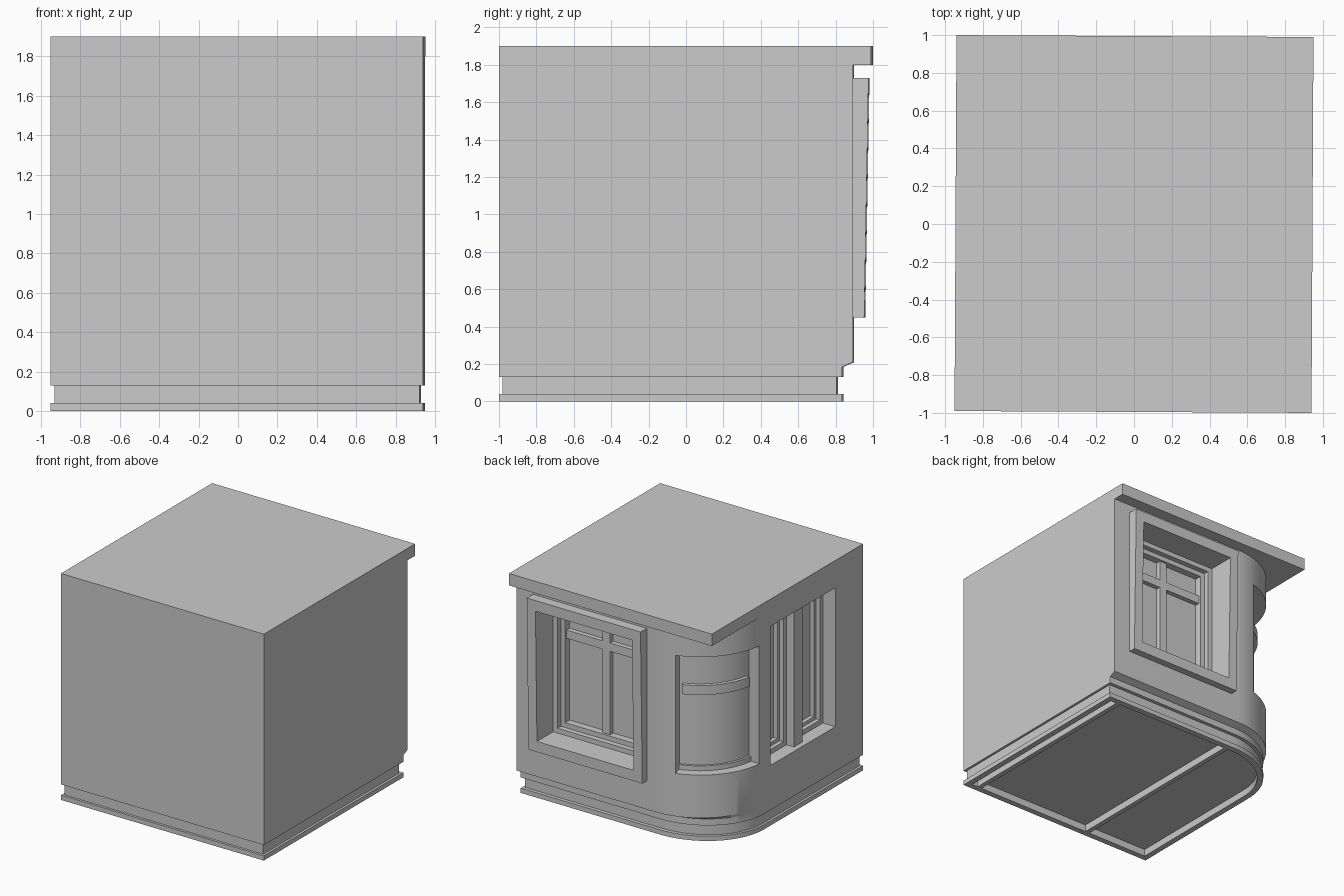
import bpy, bmesh
from math import cos, sin, radians
from mathutils import Matrix

if "Cube" in bpy.data.objects:
    bpy.data.objects.remove(bpy.data.objects["Cube"])

X, Y = 0.945, 0.995          # half width, half depth
R = 0.6                      # corner radius in plan
CX, CY = -X + R, 0.3         # corner centre


def finish(name, bm):
    bmesh.ops.recalc_face_normals(bm, faces=bm.faces[:])
    me = bpy.data.meshes.new(name)
    bm.to_mesh(me)
    bm.free()
    ob = bpy.data.objects.new(name, me)
    bpy.context.collection.objects.link(ob)
    return ob


def loft(name, rings):
    """Closed solid through a stack of equal-length rings of points."""
    bm = bmesh.new()
    loops = [[bm.verts.new(p) for p in r] for r in rings]
    n = len(loops[0])
    for a, b in zip(loops, loops[1:]):
        for i in range(n):
            j = (i + 1) % n
            bm.faces.new((a[i], a[j], b[j], b[i]))
    bm.faces.new(loops[0][::-1])
    bm.faces.new(loops[-1])
    return finish(name, bm)


def box(name, x0, x1, y0, y1, z0, z1):
    return loft(name, [[(x0, y0, z), (x1, y0, z), (x1, y1, z), (x0, y1, z)] for z in (z0, z1)])


def outline(z, inset, back):
    """Plan of the building with one rounded corner."""
    pts = [(X - inset, -Y + inset, z), (X - inset, back, z)]
    for i in range(33):
        a = radians(90 + 90 * i / 32)
        pts.append((CX + (R - inset) * cos(a), CY + (back - CY) * sin(a), z))
    return pts + [(-X + inset, -Y + inset, z)]


def sector(name, r0, r1, a0, a1, z0, z1, n=32):
    angs = [radians(a0 + (a1 - a0) * i / n) for i in range(n + 1)]
    rings = []
    for z in (z0, z1):
        rings.append([(CX + r1 * cos(a), CY + r1 * sin(a), z) for a in angs] +
                     [(CX + r0 * cos(a), CY + r0 * sin(a), z) for a in angs[::-1]])
    return loft(name, rings)


def cut(ob, *cutters):
    for c in cutters:
        c.hide_render = True
        m = ob.modifiers.new("cut", 'BOOLEAN')
        m.operation, m.solver, m.object = 'DIFFERENCE', 'EXACT', c
    dg = bpy.context.evaluated_depsgraph_get()
    me = bpy.data.meshes.new_from_object(ob.evaluated_get(dg))
    ob.modifiers.clear()
    ob.data = me


def back_part(name, u0, u1, d0, d1, z0, z1):
    return box(name, u0, u1, d0, d1, z0, z1)


def side_part(name, u0, u1, d0, d1, z0, z1):
    return box(name, -d1, -d0, u0, u1, z0, z1)


def rect_frame(part, name, u0, u1, z0, z1, w, d0, d1):
    """Four-bar frame just inside the given rectangle."""
    part(name + "_left", u0, u0 + w, d0, d1, z0, z1)
    part(name + "_right", u1 - w, u1, d0, d1, z0, z1)
    part(name + "_bottom", u0 + w, u1 - w, d0, d1, z0, z0 + w)
    part(name + "_top", u0 + w, u1 - w, d0, d1, z1 - w, z1)


# walls with stepped plinth
levels = [(0, 0, .84), (.04, 0, .84), (.04, .02, .81), (.13, .02, .81),
          (.13, 0, .84), (.185, 0, .84), (.21, 0, .897), (1.8, 0, .897)]
walls = loft("walls", [outline(*l) for l in levels])

# roof slab
box("roof_slab", -X, X, -Y, Y, 1.8, 1.9)

# openings
back_cut = box("cutter_back", -.19, .71, .64, 1.2, .54, 1.64)
side_cut = box("cutter_side", -1.2, -.76, -.63, .22, .505, 1.67)
corner_cut = sector("cutter_corner", .5, .8, 107, 173.5, .57, 1.56)
base_cut = loft("cutter_base", [outline(-.1, .05, .79), outline(.06, .05, .79)])
cut(walls, back_cut, side_cut, corner_cut, base_cut)

# projecting surround of the back window, leaning out at the top
surround = box("back_window_surround", -.27, .79, .85, .957, .45, 1.73)
for v in surround.data.vertices:
    if v.co.y > .9 and v.co.z > 1:
        v.co.y = .98
cut(surround, back_cut)

# back window: frame, sash, mullion and transom
rect_frame(back_part, "back_frame", -.19, .71, .54, 1.64, .04, .62, .745)
rect_frame(back_part, "back_sash", -.15, .67, .58, 1.60, .04, .62, .70)
box("back_mullion", .225, .295, .62, .68, .62, 1.56)
for u0, u1 in ((-.11, .225), (.295, .63)):
    box("back_transom", u0, u1, .62, .68, 1.32, 1.39)

# side window: two lights with a heavy post
box("side_post", -.9, -.75, -.26, -.15, .505, 1.67)
for u0, u1 in ((-.63, -.26), (-.15, .22)):
    rect_frame(side_part, "side_frame", u0, u1, .505, 1.67, .04, .75, .83)
    rect_frame(side_part, "side_sash", u0 + .04, u1 - .04, .545, 1.63, .03, .75, .795)

# curved corner window
sector("corner_transom", .49, .53, 110, 170, 1.21, 1.29)
sector("corner_sill", .49, .52, 107, 173.5, .57, .61)

# beams under the floor
for x in (.82, -.3):
    box("floor_beam", x - .02, x + .02, -Y + .05, .79, 0, .08)

for c in (back_cut, side_cut, corner_cut, base_cut):
    bpy.data.objects.remove(c)

# whole model sits very slightly turned
turn = Matrix.Rotation(radians(-.3), 4, 'Z')
for ob in bpy.context.scene.objects:
    ob.data.transform(turn)
    ob.select_set(True)
    bpy.context.view_layer.objects.active = ob
bpy.ops.object.shade_smooth_by_angle(angle=radians(25))
